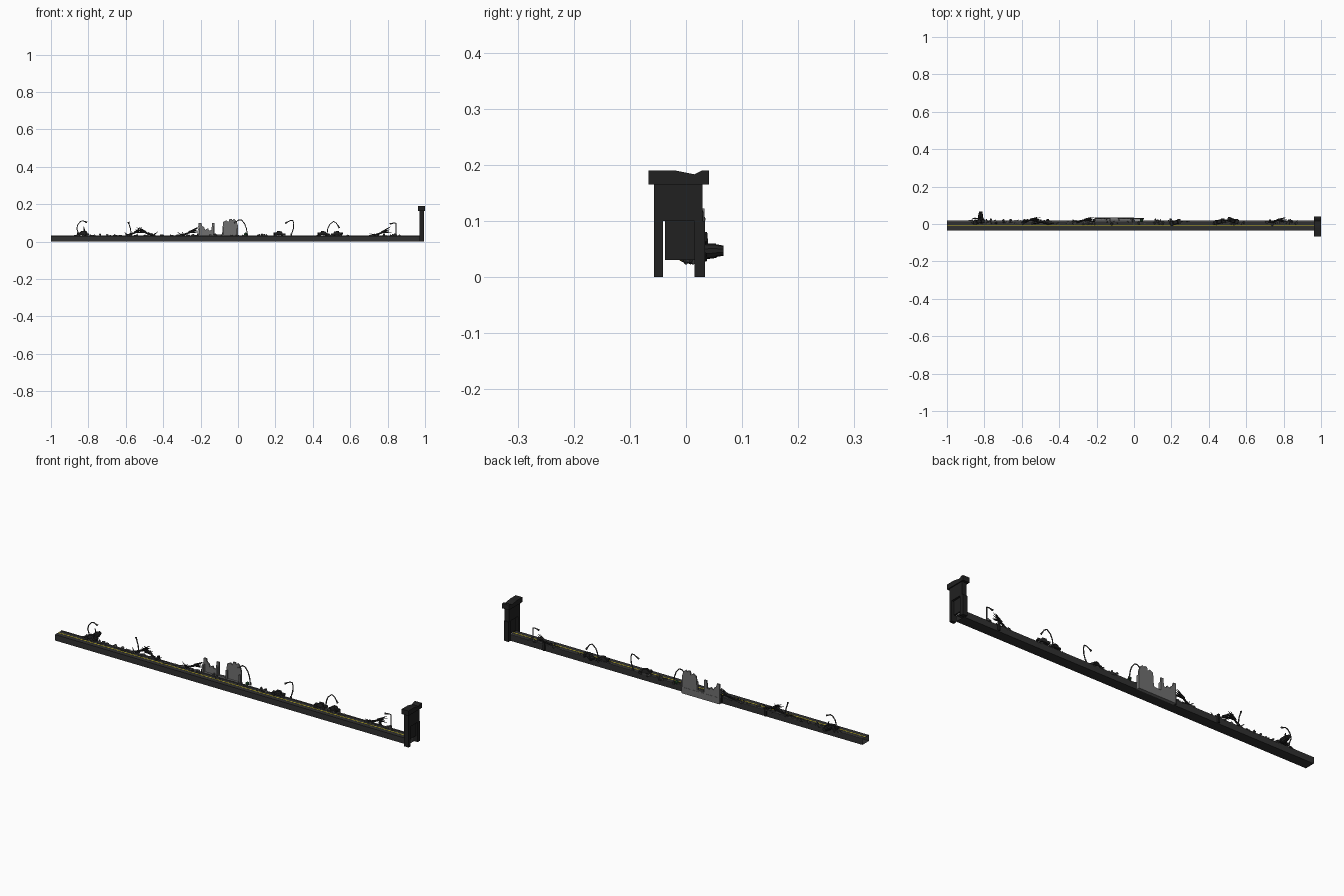
import bpy, bmesh, math, random
from mathutils import Vector, Matrix

if "Cube" in bpy.data.objects:
    bpy.data.objects.remove(bpy.data.objects["Cube"])
random.seed(4)

def mat(name, r, g, b):
    m = bpy.data.materials.new(name)
    m.diffuse_color = (r, g, b, 1)
    m.use_nodes = True
    m.node_tree.nodes["Principled BSDF"].inputs["Base Color"].default_value = m.diffuse_color
    return m

ASPHALT = mat("asphalt", .03, .03, .03)
DARK = mat("charred", .015, .015, .015)
STEEL = mat("steel", .06, .06, .06)
STONE = mat("concrete", .16, .16, .16)
YELLOW = mat("yellow_paint", .6, .5, .02)
GREEN = mat("green", .02, .09, .03)

def finish(name, bm, m):
    bmesh.ops.recalc_face_normals(bm, faces=bm.faces)
    me = bpy.data.meshes.new(name)
    bm.to_mesh(me)
    bm.free()
    me.materials.append(m)
    ob = bpy.data.objects.new(name, me)
    bpy.context.collection.objects.link(ob)
    return ob

def add_box(bm, lo, hi, rot=None):
    lo, hi = Vector(lo), Vector(hi)
    M = Matrix.Translation((lo + hi) / 2) @ (rot or Matrix()) @ Matrix.Diagonal((*(hi - lo), 1))
    return bmesh.ops.create_cube(bm, size=1, matrix=M)

def box(name, lo, hi, m):
    bm = bmesh.new()
    add_box(bm, lo, hi)
    return finish(name, bm, m)

def add_cone(bm, a, b, r1, r2, n=8):
    a, b = Vector(a), Vector(b)
    M = Matrix.Translation((a + b) / 2) @ (b - a).to_track_quat('Z', 'Y').to_matrix().to_4x4()
    bmesh.ops.create_cone(bm, cap_ends=True, segments=n, radius1=r1, radius2=r2,
                          depth=(b - a).length, matrix=M)

def prism(name, pts, axis, lo, hi, m):
    """Extrude a closed profile along x (axis 0, points y,z) or y (axis 1, points x,z)."""
    bm = bmesh.new()
    place = (lambda p, d: (d, *p)) if axis == 0 else (lambda p, d: (p[0], d, p[1]))
    f = bm.faces.new([bm.verts.new(place(p, lo)) for p in pts])
    ex = bmesh.ops.extrude_face_region(bm, geom=[f])
    d = Vector((0, 0, 0))
    d[axis] = hi - lo
    bmesh.ops.translate(bm, vec=d, verts=[v for v in ex['geom'] if isinstance(v, bmesh.types.BMVert)])
    return finish(name, bm, m)

# hollow road deck, open at both ends
bm = bmesh.new()
geo = add_box(bm, (-1, -.035, 0), (.975, .018, .03))
bmesh.ops.delete(bm, geom=[f for f in bm.faces if abs(f.calc_center_median().y + .0085) < 1e-4
                           and abs(f.calc_center_median().z - .015) < 1e-4], context='FACES_ONLY')
finish("road_deck", bm, ASPHALT)
box("centre_line", (-1, -.012, .0295), (.975, -.007, .0305), YELLOW)
box("back_kerb", (-1, .012, .03), (.975, .018, .032), STEEL)

# end gate: frame with opening, door and notched cap
prism("gate_frame", [(-.057, 0), (-.041, 0), (-.041, .1), (.015, .1), (.015, 0), (.034, 0),
                     (.034, .1), (.029, .1), (.029, .17), (-.057, .17)], 0, .97, .995, DARK)
box("gate_door", (.977, -.037, .03), (.985, .016, .102), DARK)
prism("gate_cap", [(-.067, .165), (.041, .165), (.041, .19), (.029, .19), (.015, .183),
                   (-.02, .19), (-.067, .19)], 0, .963, 1, DARK)

# ruined building beside the road
prism("ruined_wall", [(-.21, .0), (0, 0), (0, .085), (-.008, .11), (-.02, .122), (-.03, .115),
                      (-.034, .122), (-.046, .122), (-.05, .105), (-.062, .115), (-.08, .105),
                      (-.085, .04), (-.125, .036), (-.125, .1), (-.138, .1), (-.142, .062),
                      (-.155, .06), (-.16, .072), (-.172, .066), (-.176, .062), (-.18, .075),
                      (-.192, .085), (-.196, .1), (-.21, .1)], 1, .026, .033, STONE)
box("building_base", (-.21, .018, 0), (0, .034, .032), STONE)
bm = bmesh.new()
for x, h in ((-.208, .07), (-.13, .08), (-.078, .075), (-.005, .07)):
    add_box(bm, (x - .004, .016, .03), (x + .004, .028, h))
finish("building_piers", bm, STONE)

# bent street lamps
def lamp(name, pts, y):
    c = bpy.data.curves.new(name, 'CURVE')
    c.dimensions = '3D'
    c.bevel_depth = .0028
    c.bevel_resolution = 1
    c.use_fill_caps = True
    s = c.splines.new('POLY')
    s.points.add(len(pts) - 1)
    for p, (x, z) in zip(s.points, pts):
        p.co = (x, y, z, 1)
    c.materials.append(STEEL)
    bpy.context.collection.objects.link(bpy.data.objects.new(name, c))
    (x0, z0), (x1, z1) = pts[-2:]
    bm = bmesh.new()
    d = Vector((x1 - x0, 0, z1 - z0)).normalized() * .014
    add_cone(bm, (x1, y, z1), Vector((x1, y, z1)) + d, .003, .005, 6)
    add_cone(bm, (pts[0][0], y, pts[0][1] - .005), (pts[0][0], y, pts[0][1] + .008), .005, .004, 6)
    finish(name + "_head", bm, STEEL)

LAMPS = [
    ([(-.85, .035), (-.862, .07), (-.856, .092), (-.842, .108), (-.83, .112), (-.82, .108)], .03),
    ([(-.57, .035), (-.575, .07), (-.582, .092)], .022),
    ([(.05, .035), (.045, .07), (.036, .095), (.02, .115), (.005, .117), (-.008, .108)], .028),
    ([(.285, .035), (.296, .07), (.298, .098), (.293, .113), (.28, .113), (.265, .105)], .015),
    ([(.475, .035), (.48, .07), (.49, .092), (.51, .108), (.525, .1), (.535, .085)], .022),
    ([(.845, .035), (.845, .07), (.845, .098), (.835, .1), (.825, .098)], .016),
]
for i, (pts, y) in enumerate(LAMPS):
    lamp(f"street_lamp_{i + 1}", pts, y)

# splintered trees lying across the back edge
def broken_tree(name, x, y, s):
    bm = bmesh.new()
    root = Vector((x - s * .045, y - .012, .034))
    crown = Vector((x, y, .05))
    add_cone(bm, root, crown, .006, .004, 7)
    for k in range(8):
        a = k / 8 * math.tau
        tip = crown + Vector((s * random.uniform(.025, .05), math.cos(a) * .014,
                              .014 + math.sin(a) * .016))
        add_cone(bm, crown - Vector((s * .008, 0, 0)), tip, .0055, .0005, 5)
    for k in range(4):
        tip = root + Vector((random.uniform(-.03, .03), random.uniform(-.01, .01), random.uniform(.005, .02)))
        add_cone(bm, root, tip, .004, .0005, 5)
    finish(name, bm, DARK)

for i, (x, y, s) in enumerate([(-.545, .024, 1), (-.255, .024, 1), (.775, .022, 1), (-.5, .012, -1)]):
    broken_tree(f"broken_tree_{i + 1}", x, y, s)

# wrecked cars
def car(name, x, y, tilt):
    bm = bmesh.new()
    R = Matrix.Rotation(tilt, 4, 'Z') @ Matrix.Rotation(tilt * .4, 4, 'Y')
    add_box(bm, (-.03, -.011, .005), (.03, .011, .015))
    cab = add_box(bm, (-.016, -.01, .015), (.014, .01, .025))['verts']
    for v in cab:
        if v.co.z > .02:
            v.co.x *= .65
            v.co.y *= .85
    for sx in (-.019, .019):
        for sy in (-.011, .011):
            add_cone(bm, (sx, sy - .002, .005), (sx, sy + .002, .005), .006, .006, 10)
    bmesh.ops.transform(bm, matrix=Matrix.Translation((x, y, .031)) @ R, verts=bm.verts)
    finish(name, bm, DARK)

for i, (x, y, t) in enumerate([(-.83, .014, .2), (.455, .012, .25), (.53, .018, -.3), (.22, .008, .3)]):
    car(f"wrecked_car_{i + 1}", x, y, t)

# toppled drum hanging out past the back edge
bm = bmesh.new()
add_cone(bm, (-.82, .022, .045), (-.82, .054, .047), .015, .013, 10)
add_cone(bm, (-.82, .05, .047), (-.82, .067, .047), .012, .009, 10)
add_cone(bm, (-.82, .036, .05), (-.825, .036, .08), .005, .002, 6)
finish("toppled_drum", bm, DARK)

# dark posts against the back wall
bm = bmesh.new()
for x in (-.46, -.213, .78):
    add_box(bm, (x - .005, .016, .003), (x + .005, .026, .045))
finish("back_posts", bm, DARK)

# loose rubble heaps
bm = bmesh.new()
for lo, hi, n in ((-.88, -.6, 30), (-.6, -.2, 35), (-.16, .06, 16), (.1, .3, 18), (.4, .6, 18), (.7, .88, 16)):
    for _ in range(n):
        r = random.uniform(.002, .006)
        p = Vector((random.uniform(lo, hi), random.uniform(-.002, .02), .03 + r * .5))
        rot = Matrix.Rotation(random.uniform(0, 3), 4, Vector((random.random(), random.random(), 1)))
        add_box(bm, p - Vector((r * 1.6, r, r * .6)), p + Vector((r * 1.6, r, r * .6)), rot)
finish("rubble", bm, STEEL)

# small green bush
bm = bmesh.new()
bmesh.ops.create_icosphere(bm, subdivisions=1, radius=.01, matrix=Matrix.Translation((.04, .018, .04)))
finish("bush", bm, GREEN)
